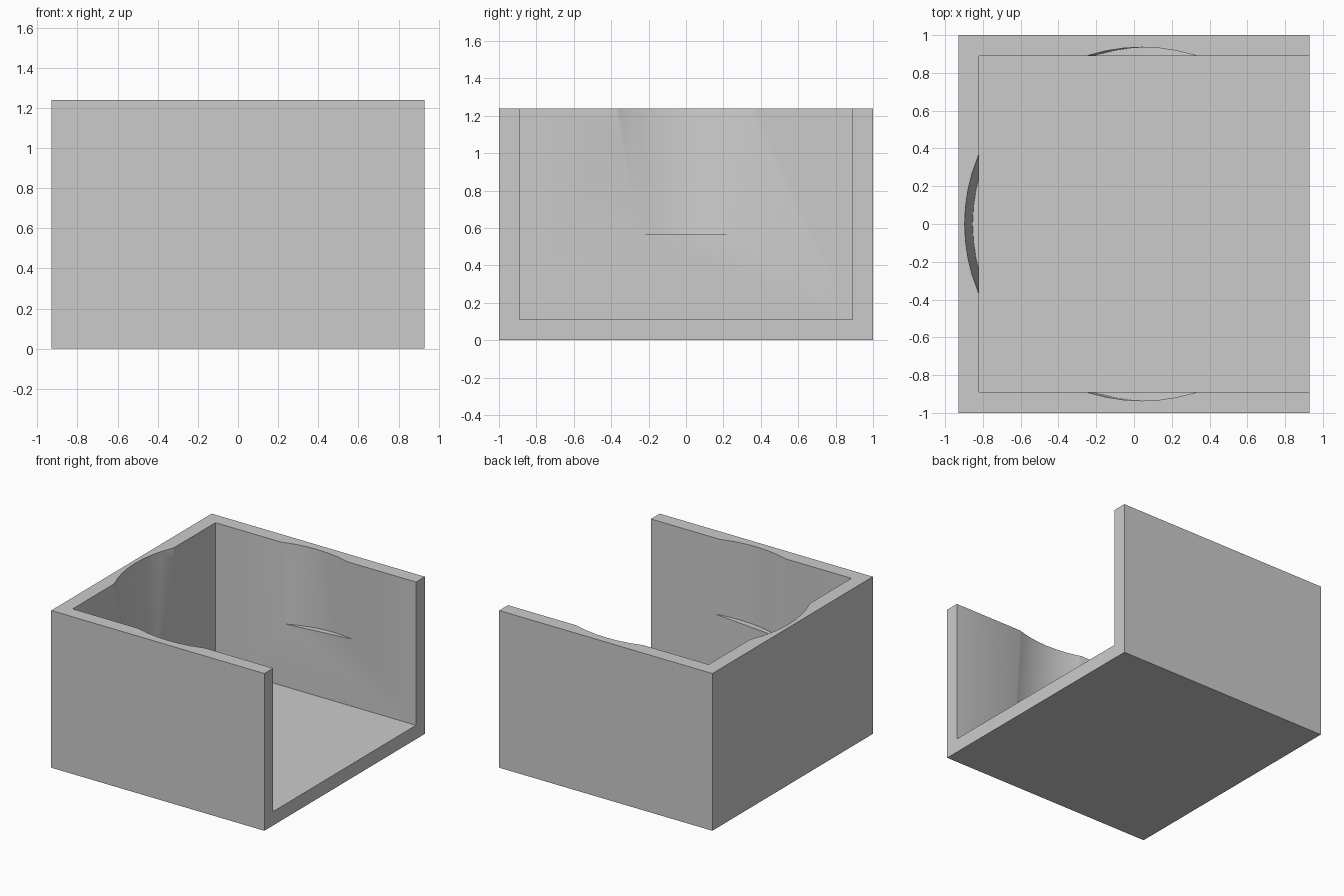
import bpy
from math import radians
from mathutils import Matrix, Vector

if "Cube" in bpy.data.objects:
    bpy.data.objects.remove(bpy.data.objects["Cube"], do_unlink=True)

WIDTH, DEPTH, HEIGHT, WALL = 1.86, 2.0, 1.24, 0.11

grey = bpy.data.materials.new("light_grey")
grey.use_nodes = True
colour = (0.6, 0.6, 0.6, 1)
grey.diffuse_color = colour
grey.node_tree.nodes["Principled BSDF"].inputs["Base Color"].default_value = colour


def box(name, low, high):
    """Axis-aligned box between two corners."""
    low, high = Vector(low), Vector(high)
    bpy.ops.mesh.primitive_cube_add(size=1)
    obj = bpy.context.object
    obj.name = name
    size = high - low
    obj.data.transform(Matrix.Translation((low + high) / 2) @ Matrix.Diagonal((*size, 1)))
    obj.data.materials.append(grey)
    return obj


def cut(target, cutter):
    """Subtract the cutter and remove it."""
    mod = target.modifiers.new("cut", "BOOLEAN")
    mod.operation = "DIFFERENCE"
    mod.solver = "EXACT"
    mod.object = cutter
    cutter.hide_render = True
    bpy.context.view_layer.objects.active = target
    bpy.ops.object.modifier_apply(modifier=mod.name)
    bpy.data.objects.remove(cutter, do_unlink=True)


# Outer block, hollowed from the top and the left side
x, y = WIDTH / 2, DEPTH / 2
tray = box("open_tray", (-x, -y, 0), (x, y, HEIGHT))
cut(tray, box("cavity", (-x + WALL, -y + WALL, WALL), (x + 1, y - WALL, HEIGHT + 1)))

# Slightly tilted round recess biting into three walls
tilt = radians(-3.6)
length = 1.0
axis = Matrix.Rotation(tilt, 3, "Y") @ Vector((0, 0, 1))
base = Vector((0.08, 0, 0.622))
bpy.ops.mesh.primitive_cylinder_add(vertices=64, radius=0.936, depth=length,
                                    location=base + axis * length / 2,
                                    rotation=(0, tilt, 0))
recess = bpy.context.object
recess.name = "round_recess"
recess.data.materials.append(grey)
cut(tray, recess)

# Smooth the curved recess while keeping the box edges crisp
bpy.ops.object.select_all(action="DESELECT")
tray.select_set(True)
bpy.context.view_layer.objects.active = tray
bpy.ops.object.shade_smooth_by_angle(angle=radians(25))
